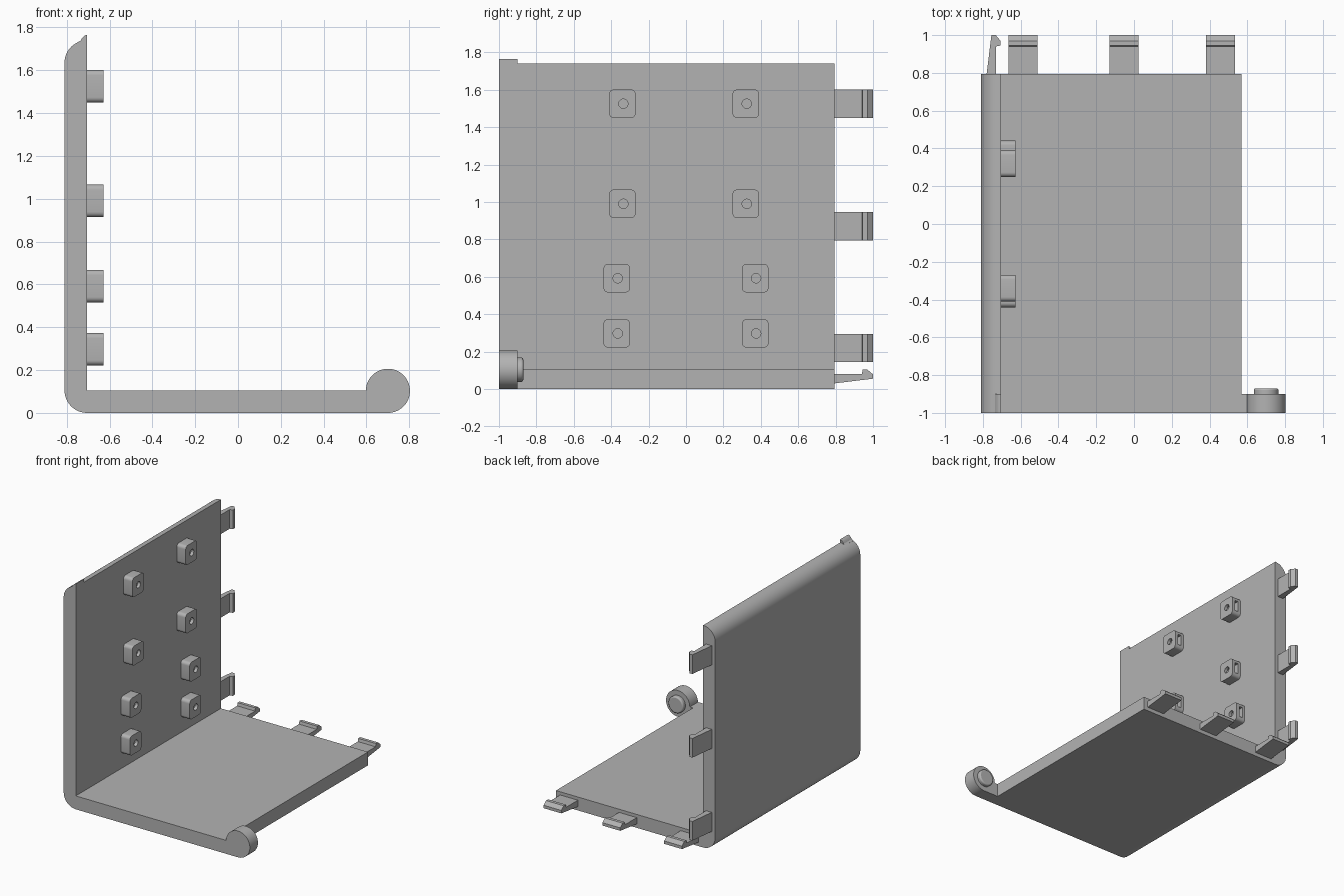
import bpy, bmesh, math
from mathutils import Vector

cube = bpy.data.objects.get("Cube")
if cube:
    bpy.data.objects.remove(cube, do_unlink=True)

GREY = (0.45, 0.45, 0.45, 1)
plastic = bpy.data.materials.new("grey plastic")
plastic.use_nodes = True
plastic.diffuse_color = GREY
plastic.node_tree.nodes["Principled BSDF"].inputs["Base Color"].default_value = GREY


def arc(cx, cy, r, start, end, steps=12):
    angles = [math.radians(start + (end - start) * i / steps) for i in range(steps + 1)]
    return [(cx + r * math.cos(a), cy + r * math.sin(a)) for a in angles]


def prism(name, profile, axis, lo, hi):
    """Extrude a flat profile along an axis; profile holds the other two coordinates in order."""
    def place(p, depth):
        co = list(p)
        co.insert("xyz".index(axis), depth)
        return co
    bm = bmesh.new()
    face = bm.faces.new([bm.verts.new(place(p, lo)) for p in profile])
    new = bmesh.ops.extrude_face_region(bm, geom=[face])["geom"]
    shift = Vector(place((0, 0), hi - lo))
    bmesh.ops.translate(bm, vec=shift, verts=[v for v in new if isinstance(v, bmesh.types.BMVert)])
    bmesh.ops.recalc_face_normals(bm, faces=bm.faces)
    mesh = bpy.data.meshes.new(name)
    bm.to_mesh(mesh)
    bm.free()
    mesh.materials.append(plastic)
    obj = bpy.data.objects.new(name, mesh)
    bpy.context.collection.objects.link(obj)
    return obj


def smooth(obj):
    bpy.ops.object.select_all(action="DESELECT")
    obj.select_set(True)
    bpy.context.view_layer.objects.active = obj
    bpy.ops.object.shade_smooth_by_angle(angle=math.radians(32))


def rounded_rect(w, h, r):
    pts = []
    for sx, sy, a in ((1, 1, 0), (-1, 1, 90), (-1, -1, 180), (1, -1, 270)):
        pts += arc(sx * (w / 2 - r), sy * (h / 2 - r), r, a, a + 90, 6)
    return pts


FRONT, BACK = -1.0, 0.795
OUT, INNER, T = -0.81, -0.705, 0.105
ARM_BACK = -0.9

# L-shaped wall and floor
shell = ([(0.57, 0), (0.57, T), (INNER, T)]
         + arc(INNER, 1.635, T, 90, 180) + arc(INNER, T, T, 180, 270))
smooth(prism("wall_and_floor", shell, "y", FRONT, BACK))

# Hinge arm, barrel and pin at the front right corner
R = 0.103
arm = [(0.57, 0)] + arc(0.7, R, R, -90, 179, 40) + [(0.57, T)]
smooth(prism("hinge_barrel", arm, "y", FRONT, ARM_BACK))
pin = prism("hinge_pin", arc(0.7, R, 0.065, 0, 354, 59), "y", ARM_BACK - 0.01, -0.87)
bevel = pin.modifiers.new("rounded end", "BEVEL")
bevel.width, bevel.segments = 0.01, 3
bevel.limit_method, bevel.angle_limit = "ANGLE", math.radians(40)
smooth(pin)

# Small locking lip on top of the wall
lip = [(INNER, 1.72), (INNER, 1.765), (-0.715, 1.763), (-0.727, 1.752), (-0.735, 1.738), (-0.75, 1.73), (-0.75, 1.72)]
smooth(prism("wall_lip", lip, "y", FRONT, ARM_BACK))

# Snap clips: (distance along y, height above the outer surface)
clip = [(BACK, 0.03), (1.0, 0.055), (1.0, 0.078), (0.97, 0.103),
        (0.945, 0.103), (0.94, 0.08), (BACK, 0.08)]
for i, x in enumerate((-0.588, -0.053, 0.457)):
    prism(f"floor_clip_{i + 1}", clip, "x", x - 0.077, x + 0.077)
for i, z in enumerate((0.22, 0.87, 1.525)):
    prism(f"wall_clip_{i + 1}", [(OUT + h, y) for y, h in clip], "z", z - 0.075, z + 0.075)

# Screw boss: rounded block with a screw hole and a nut slot open to the back
boss = prism("screw_boss", rounded_rect(0.142, 0.152, 0.025), "x", 0, 0.077)
cutters = [
    prism("hole_cutter", arc(0.005, 0, 0.025, 0, 345, 23), "x", -0.02, 0.1),
    prism("nut_slot_cutter", [(-0.04, -0.043), (0.1, -0.043), (0.1, 0.043), (-0.04, 0.043)], "x", 0.022, 0.052),
]
for cutter in cutters:
    cut = boss.modifiers.new("cut", "BOOLEAN")
    cut.operation, cut.object, cut.solver = "DIFFERENCE", cutter, "EXACT"
bpy.context.view_layer.update()
boss_mesh = bpy.data.meshes.new_from_object(boss.evaluated_get(bpy.context.evaluated_depsgraph_get()))
boss.modifiers.clear()
boss.data = boss_mesh
for cutter in cutters:
    bpy.data.objects.remove(cutter, do_unlink=True)
smooth(boss)

# Four rows of bosses on the inner wall
spots = [(y, z) for y_pair, z in (((-0.34, 0.32), 1.525), ((-0.34, 0.32), 0.99),
                                  ((-0.37, 0.37), 0.592), ((-0.37, 0.37), 0.297)) for y in y_pair]
for i, (y, z) in enumerate(spots):
    obj = boss if i == 0 else boss.copy()
    if i:
        bpy.context.collection.objects.link(obj)
    obj.name = f"screw_boss_{i + 1}"
    obj.location = (INNER, y, z)
